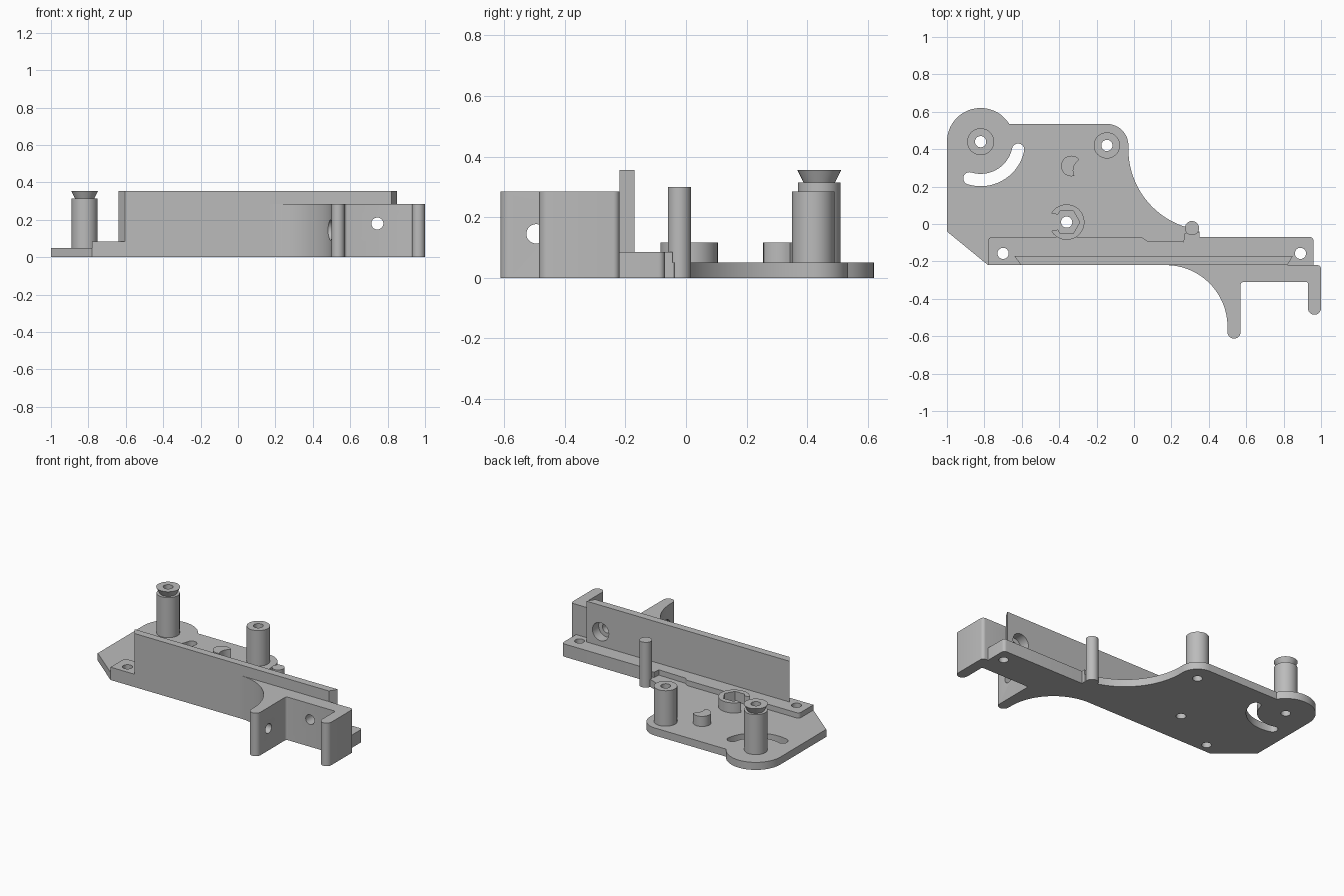
import bpy, bmesh
from math import cos, sin, radians, pi
from mathutils import Matrix, Vector

cube = bpy.data.objects.get("Cube")
if cube:
    bpy.data.objects.remove(cube, do_unlink=True)

grey = bpy.data.materials.new("matte_grey")
grey.use_nodes = True
grey.diffuse_color = (0.5, 0.5, 0.5, 1)
grey.node_tree.nodes["Principled BSDF"].inputs["Base Color"].default_value = (0.5, 0.5, 0.5, 1)


def arc(cx, cy, r, a0, a1, n=16):
    """Points along a circular arc, angles in degrees."""
    angles = [radians(a0 + (a1 - a0) * i / n) for i in range(n + 1)]
    return [(cx + r * cos(a), cy + r * sin(a)) for a in angles]


def make(name, bm):
    bmesh.ops.recalc_face_normals(bm, faces=bm.faces)
    mesh = bpy.data.meshes.new(name)
    bm.to_mesh(mesh)
    bm.free()
    mesh.materials.append(grey)
    ob = bpy.data.objects.new(name, mesh)
    bpy.context.collection.objects.link(ob)
    return ob


def prism(name, outline, z0, z1):
    bm = bmesh.new()
    face = bm.faces.new([bm.verts.new((x, y, z0)) for x, y in outline])
    top = bmesh.ops.extrude_face_region(bm, geom=[face])["geom"]
    verts = [v for v in top if isinstance(v, bmesh.types.BMVert)]
    bmesh.ops.translate(bm, verts=verts, vec=(0, 0, z1 - z0))
    return make(name, bm)


def rod(name, start, end, r1, r2=None, sides=40):
    """Cylinder or cone between two points."""
    a, b = Vector(start), Vector(end)
    turn = (b - a).to_track_quat('Z', 'Y').to_matrix().to_4x4()
    bm = bmesh.new()
    bmesh.ops.create_cone(bm, cap_ends=True, segments=sides, radius1=r1,
                          radius2=r1 if r2 is None else r2, depth=(b - a).length,
                          matrix=Matrix.Translation((a + b) / 2) @ turn)
    return make(name, bm)


def upright(name, x, y, z0, z1, r, r2=None, sides=40):
    return rod(name, (x, y, z0), (x, y, z1), r, r2, sides)


def combine(ob, others, operation='DIFFERENCE'):
    """Cut or join helper shapes into a part, then discard the helpers."""
    for other in others:
        mod = ob.modifiers.new("bool", 'BOOLEAN')
        mod.operation, mod.object, mod.solver = operation, other, 'EXACT'
        other.hide_render = True
    bpy.context.view_layer.update()
    graph = bpy.context.evaluated_depsgraph_get()
    mesh = bpy.data.meshes.new_from_object(ob.evaluated_get(graph))
    ob.modifiers.clear()
    ob.data = mesh
    for other in others:
        bpy.data.objects.remove(other, do_unlink=True)


def bore(x, y, r=0.03):
    return upright("bore", x, y, -0.1, 0.6, r)


TALL, SHORT, NUT = (-0.82, 0.44), (-0.145, 0.42), (-0.36, 0.01)
SCREWS = [(-0.7, -0.157), (0.89, -0.157)]
PLATE_TOP = 0.05

# Base plate with lobed corners, curved slot and bores
plate = prism("base_plate",
              [(-0.78, -0.22), (0.35, -0.22), (0.35, -0.04), (0.31, -0.025)]
              + arc(0.406, 0.40, 0.436, 254, 180, 24)
              + arc(-0.145, 0.42, 0.115, 0, 90)
              + arc(*TALL, 0.18, 32, 180, 28) + [(-1, -0.04)], 0, PLATE_TOP)
slot = prism("slot", arc(*TALL, 0.238, -107, -12, 24)
             + arc(TALL[0] + 0.205 * cos(radians(-12)), TALL[1] + 0.205 * sin(radians(-12)),
                   0.033, -12, 168, 10)[1:-1]
             + arc(*TALL, 0.172, -12, -107, 24)
             + arc(TALL[0] + 0.205 * cos(radians(-107)), TALL[1] + 0.205 * sin(radians(-107)),
                   0.033, 73, 253, 10)[1:-1], -0.1, 0.2)
combine(plate, [slot, bore(*TALL), bore(*SHORT), bore(*NUT), bore(*SCREWS[0])])

# Long rail with a shallow notch beside the pin
rail = prism("rail", arc(-0.76, -0.09, 0.02, 90, 180, 5) + [(-0.78, -0.22), (0.96, -0.22)]
             + arc(0.94, -0.09, 0.02, 0, 90, 5)
             + [(0.35, -0.07), (0.35, -0.045), (0.27, -0.05), (0.265, -0.095),
                (0.07, -0.09), (0.04, -0.07)], 0, 0.085)
combine(rail, [bore(*s) for s in SCREWS])


def mount_cutters():
    """Stepped hole through the wall and the bracket bar."""
    return [rod("bore", (0.745, -0.5, 0.18), (0.745, 0, 0.18), 0.032),
            rod("recess", (0.745, -0.235, 0.18), (0.745, 0, 0.18), 0.06)]


# Upright wall with slanted ends
wall = prism("wall", [(-0.605, -0.22), (0.82, -0.22), (0.85, -0.17), (-0.64, -0.17)],
             0.0, 0.355)
combine(wall, mount_cutters())

# Front bracket: curved fin, bar and end leg
bracket = prism("front_bracket",
                arc(0.17, -0.55, 0.33, 90, 0, 24)
                + arc(0.535, -0.578, 0.035, 180, 360, 12)
                + arc(0.585, -0.325, 0.015, 180, 90, 4)
                + arc(0.92, -0.32, 0.01, 90, 0, 4)
                + arc(0.965, -0.45, 0.035, 180, 360, 12)
                + arc(0.98, -0.24, 0.02, 0, 90, 5), 0, 0.285)
combine(bracket, mount_cutters() + [
    rod("fin_bore", (0.3, -0.495, 0.145), (0.7, -0.495, 0.145), 0.032),
    rod("fin_recess", (0.3, -0.495, 0.145), (0.515, -0.495, 0.145), 0.055)])

# Tall post with flared cap
post = upright("tall_post", *TALL, 0.02, 0.315, 0.07)
combine(post, [bore(*TALL)])
cap = upright("tall_post_cap", *TALL, 0.315, 0.355, 0.052, 0.072)
combine(cap, [bore(*TALL)])

# Short post
post = upright("short_post", *SHORT, 0.02, 0.285, 0.07)
combine(post, [bore(*SHORT)])

# Locating pin
upright("pin", 0.31, -0.022, 0, 0.3, 0.038)

# Split ring with hexagonal pocket
ring = upright("nut_ring", *NUT, 0.04, 0.117, 0.095)
hexagon = prism("hexagon", arc(*NUT, 0.07, 0, 300, 5), -0.1, 0.3)
gap = prism("gap", [(-0.36, -0.02), (-0.36, 0.04), (-0.48, 0.065), (-0.48, -0.045)], -0.1, 0.3)
combine(ring, [hexagon, gap])

# Small stop with a scooped side
stop = upright("stop", -0.335, 0.31, 0.04, 0.117, 0.055)
combine(stop, [upright("scoop", -0.255, 0.285, -0.1, 0.3, 0.07)])

# Smooth curved sides while keeping edges crisp
for ob in bpy.context.collection.objects:
    if ob.type == 'MESH' and grey.name in ob.data.materials:
        bpy.ops.object.select_all(action='DESELECT')
        ob.select_set(True)
        bpy.context.view_layer.objects.active = ob
        bpy.ops.object.shade_smooth_by_angle(angle=radians(30))
